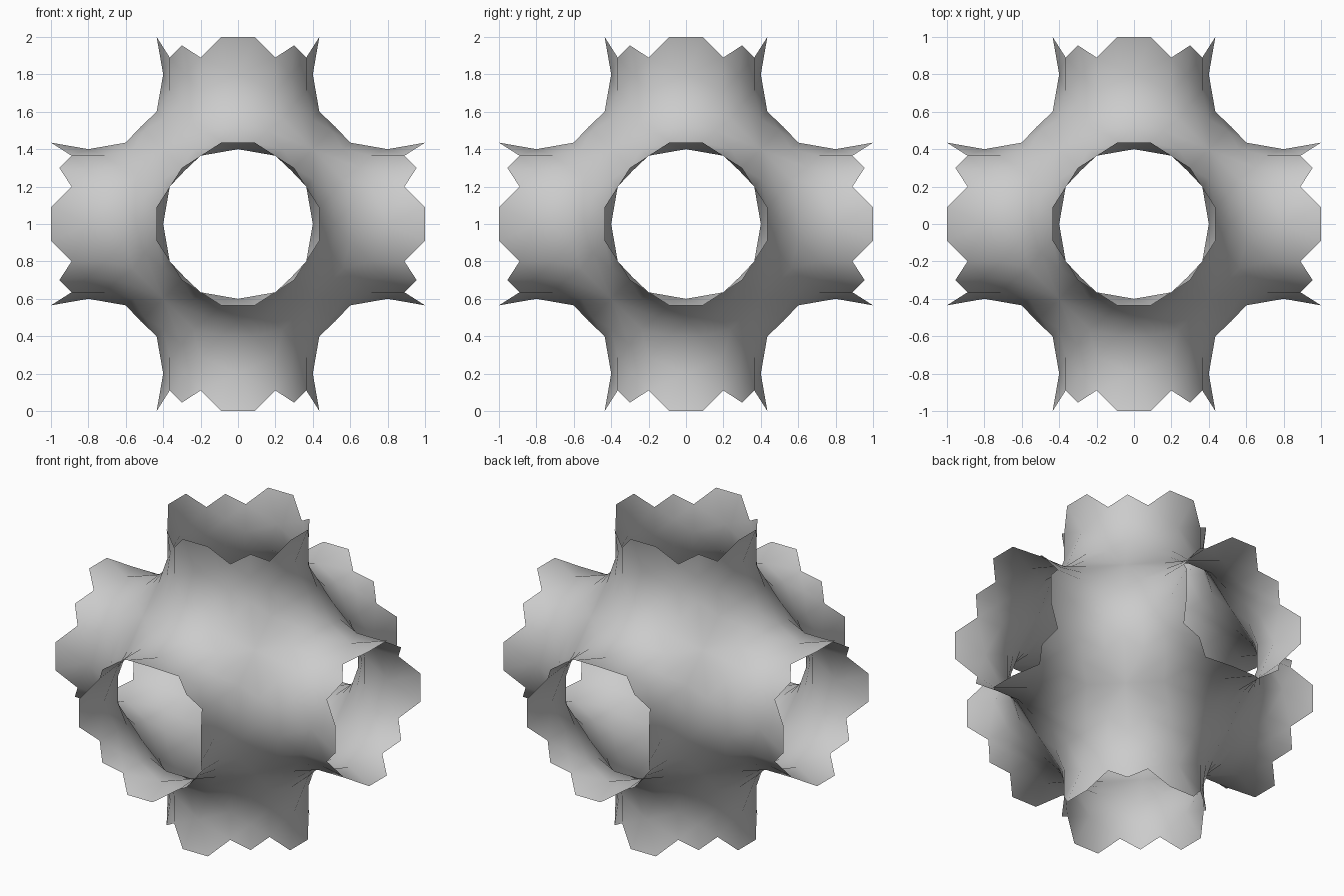
import bpy
import bmesh
from itertools import permutations, product
from math import pi, sin
from mathutils import Vector

cube = bpy.data.objects.get("Cube")
if cube:
    bpy.data.objects.remove(cube, do_unlink=True)

NECK = 0.8  # distance from the centre to the narrowest ring of each tube


def past_neck(p):
    """Reflect a point through the neck plane into the flared rim."""
    return (2 * NECK - p[0], p[1], p[2])


def flip(p):
    return (p[0], p[1], -p[2])


# Key points of the smallest repeating patch
corner = (0.4, 0.4, 0.4)
neck_side = (NECK, 0.4, 0.0)
neck_diag = (NECK, 0.285, 0.285)
saddle = (0.52, 0.52, 0.0)
saddle_in = (0.5, 0.5, 0.155)
flare = (0.6, 0.435, 0.09)
waist = (0.71, 0.365, 0.2)
waist_in = (0.645, 0.3, 0.3)
line_mid = (0.56, 0.4, 0.24)

# Body patch, from the corner out to the neck
body = [
    (corner, line_mid, waist_in), (corner, line_mid, saddle_in),
    (line_mid, waist_in, waist), (line_mid, waist, flare),
    (line_mid, flare, saddle_in), (saddle, flare, saddle_in),
    (saddle, flare, flip(flare)), (neck_side, flare, flip(flare)),
    (neck_side, flare, waist), (neck_diag, waist, waist_in),
    (neck_side, waist, past_neck(waist)),
    (neck_diag, waist, past_neck(waist)),
]

# Rim patch, the jagged flare beyond the neck
rim = [tuple(past_neck(p) for p in tri) for tri in (
    (neck_side, flare, flip(flare)), (neck_side, flare, waist),
    (neck_diag, waist, waist_in))]

# Repeat the patch through all cube symmetries
bm = bmesh.new()
verts, done = {}, set()


def vert(p):
    key = tuple(round(c, 4) + 0.0 for c in p)
    if key not in verts:
        verts[key] = bm.verts.new(key)
    return verts[key]


for order in permutations(range(3)):
    for signs in product((1, -1), repeat=3):
        for tri in body + rim:
            vs = [vert([signs[i] * p[order[i]] for i in range(3)]) for p in tri]
            key = frozenset(vs)
            if key in done:
                continue
            done.add(key)
            face = bm.faces.new(vs)
            face.normal_update()
            # Turn every face to the outer side of the periodic surface
            mid = face.calc_center_median()
            outward = Vector([sin(pi * c / NECK) for c in mid])
            if face.normal.dot(outward) < 0:
                face.normal_flip()
            face.smooth = True

bmesh.ops.translate(bm, verts=bm.verts, vec=(0, 0, 1))
mesh = bpy.data.meshes.new("six_tube_surface")
bm.to_mesh(mesh)
bm.free()

# Plain grey material
grey = bpy.data.materials.new("light_grey")
grey.use_nodes = True
colour = (0.6, 0.6, 0.6, 1)
grey.diffuse_color = colour
grey.node_tree.nodes["Principled BSDF"].inputs["Base Color"].default_value = colour
mesh.materials.append(grey)

surface = bpy.data.objects.new("six_tube_surface", mesh)
bpy.context.collection.objects.link(surface)
